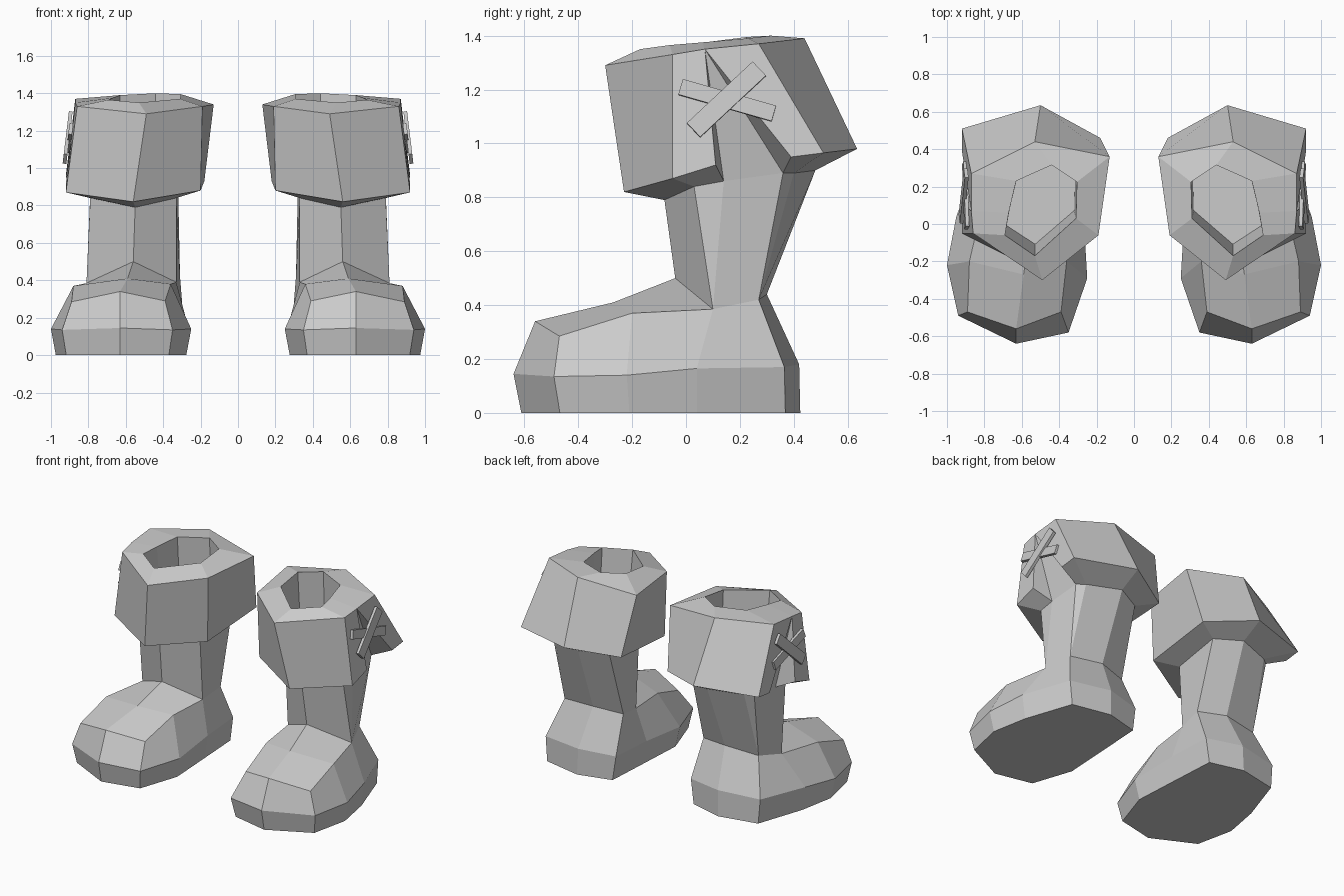
import bpy, bmesh
from mathutils import Matrix, Vector

if "Cube" in bpy.data.objects:
    bpy.data.objects.remove(bpy.data.objects["Cube"])


def finish(bm, name):
    """Turn a bmesh into a flat-shaded object mirrored to the other boot."""
    bmesh.ops.recalc_face_normals(bm, faces=bm.faces[:])
    mesh = bpy.data.meshes.new(name)
    bm.to_mesh(mesh)
    bm.free()
    ob = bpy.data.objects.new(name, mesh)
    bpy.context.collection.objects.link(ob)
    mod = ob.modifiers.new("other_side", 'MIRROR')
    mod.use_mirror_merge = False
    return ob


def ring(bm, pts):
    return [bm.verts.new(p) for p in pts]


def bridge(bm, a, b, skip=()):
    """Join two rings with faces, dropping repeated corners."""
    n = len(a)
    for i in range(n):
        j = (i + 1) % n
        quad = list(dict.fromkeys((a[i], a[j], b[j], b[i])))
        if i not in skip and len(quad) > 2:
            bm.faces.new(quad)


# Foot rings run: toe, outer side to heel, back along inner side
foot_mid = [(.63, -.64, .145), (.94, -.49, .135), (1, -.22, .14), (.95, .04, .165),
            (.83, .365, .17), (.54, .42, .18), (.29, .36, .17), (.27, .05, .165),
            (.25, -.29, .14), (.35, -.58, .135)]
foot_top = [(.63, -.56, .34), (.89, -.47, .285), (.88, -.2, .37), (.81, .1, .385),
            (.75, .27, .42), (.51, .3, .44), (.31, .25, .42), (.33, .08, .39),
            (.36, -.2, .38), (.39, -.47, .29)]
sole_pts = [(.63 + (x - .63) * .93, y * (.955 if y < 0 else 1.01), 0) for x, y, z in foot_mid]

# Cuff rings run: front, outer front, slit front, slit back, outer back, back, inner back, inner front
leg_top = [(.55, -.08, .79), (.79, .03, .84), (.79, .14, .86), (.78, .36, .89),
           (.73, .4, .89), (.5, .48, .9), (.32, .39, .89), (.33, .05, .84)]
cuff_low = [(.56, -.23, .82), (.92, -.05, .87), (.92, .11, .92), (.92, .39, .95),
            (.92, .51, .965), (.5, .635, .98), (.18, .46, .93), (.2, -.05, .88)]
cuff_high = [(.49, -.3, 1.29), (.86, -.05, 1.33), (.87, .07, 1.35), (.87, .27, 1.37),
             (.53, .44, 1.39), (.13, .36, 1.34), (.19, -.06, 1.33)]
rim = [(.53, -.17, 1.35), (.69, -.06, 1.365), (.67, .06, 1.375), (.63, .23, 1.39),
       (.44, .315, 1.4), (.305, .225, 1.395), (.31, .03, 1.37)]

# Foot, leg and folded cuff
bm = bmesh.new()
sole, mid, top = ring(bm, sole_pts), ring(bm, foot_mid), ring(bm, foot_top)
bm.faces.new(sole)
bridge(bm, sole, mid)
bridge(bm, mid, top)
ridge, ankle = ring(bm, [(.59, -.27, .41), (.56, -.04, .5)])
for a, b, c in ((1, 2, 3), (9, 8, 7)):
    bm.faces.new((top[0], top[a], top[b], ridge))
    bm.faces.new((ridge, top[b], top[c], ankle))

join, low = ring(bm, leg_top), ring(bm, cuff_low)
h = ring(bm, cuff_high)
leg_base = [ankle, top[3], top[3], top[4], top[4], top[5], top[6], top[7]]
bridge(bm, leg_base, join)
high = h[:3] + h[2:]
bridge(bm, join, low, skip=(2,))
bridge(bm, low, high, skip=(2,))
# Slit: two flap edges and the boot surface behind
bm.faces.new((h[2], low[2], join[2]))
bm.faces.new((h[2], low[3], join[3]))
bm.faces.new((h[2], join[2], join[3]))
# Rim and hollow opening
inner = ring(bm, rim)
floor = ring(bm, [(.5 + (x - .5) * .95, .05 + (y - .05) * .9 + .04, .92) for x, y, z in rim])
bridge(bm, h, inner)
bridge(bm, inner, floor)
bm.faces.new(floor)
finish(bm, "boot")

# Crossed stitches over the slit
for name, x, y, z, length, width, angle in (
        ("stitch_upper", .911, .15, 1.163, .335, .072, .755),
        ("stitch_lower", .9, .153, 1.16, .36, .06, -.28)):
    bm = bmesh.new()
    mat = (Matrix.Translation((x, y, z)) @ Matrix.Rotation(-.12, 4, 'Y')
           @ Matrix.Rotation(angle, 4, 'X') @ Matrix.Diagonal((.02, length, width, 1)))
    bmesh.ops.create_cube(bm, size=1, matrix=mat)
    finish(bm, name)
